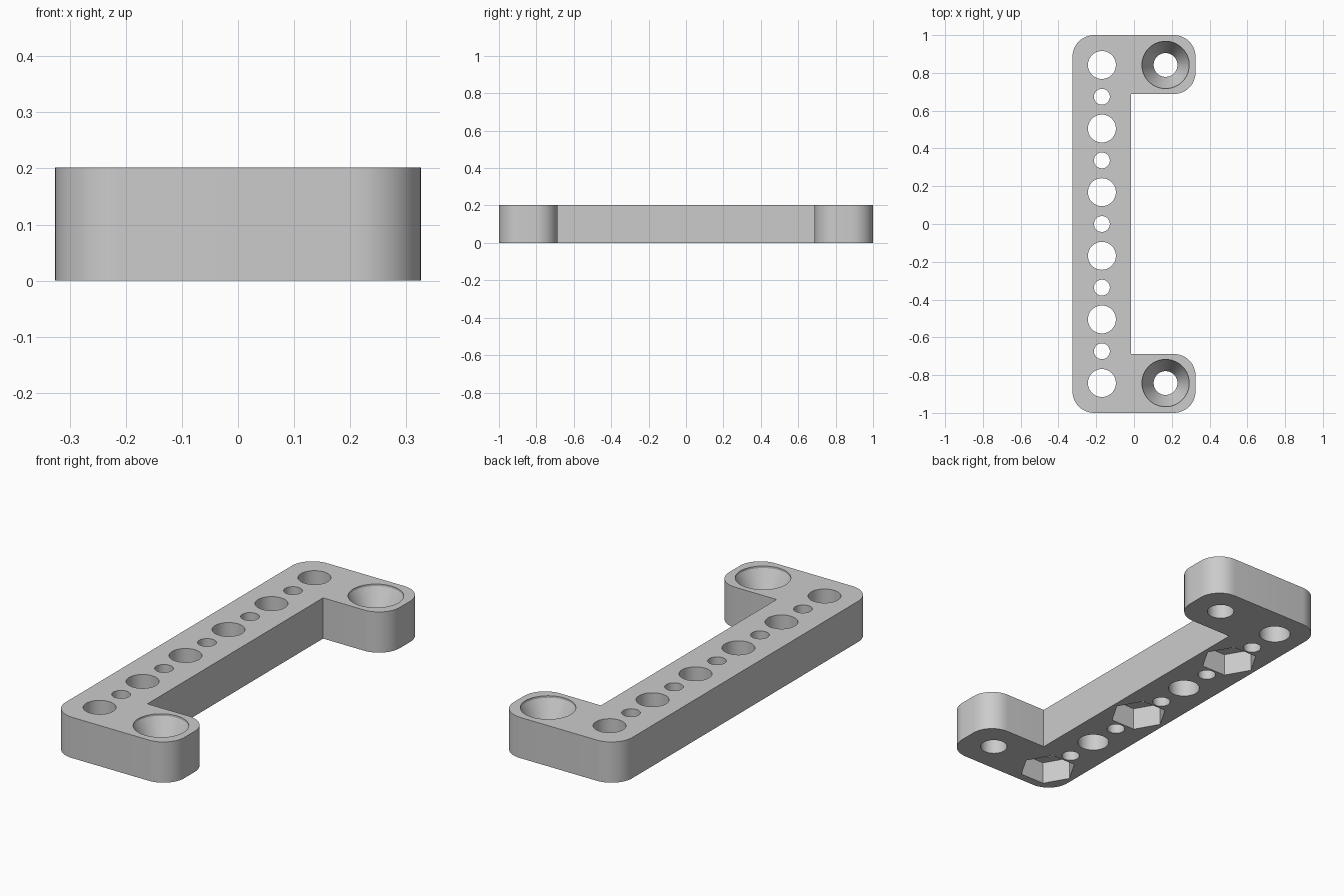
import bpy, bmesh
from math import sin, cos, pi, radians

cube = bpy.data.objects.get("Cube")
if cube:
    bpy.data.objects.remove(cube, do_unlink=True)

HEIGHT = 0.202
LEFT, RIGHT, INNER = -0.326, 0.326, -0.015   # side edges and notch edge
ARM_Y = 0.688                                # inner face of each arm
CORNER = 0.115
PITCH = 0.1684                               # spacing of the hole row
ROW_X, SCREW_X = -0.17, 0.167

grey = bpy.data.materials.new("light grey")
grey.use_nodes = True
grey.diffuse_color = (0.6, 0.6, 0.6, 1)
grey.node_tree.nodes["Principled BSDF"].inputs["Base Color"].default_value = (0.6, 0.6, 0.6, 1)


def add_object(name, bm):
    bmesh.ops.recalc_face_normals(bm, faces=bm.faces)
    mesh = bpy.data.meshes.new(name)
    bm.to_mesh(mesh)
    bm.free()
    mesh.materials.append(grey)
    obj = bpy.data.objects.new(name, mesh)
    bpy.context.collection.objects.link(obj)
    return obj


def arc(cx, cy, start, steps=12):
    """Quarter circle for one rounded corner, counter-clockwise."""
    angles = [radians(start + 90 * i / steps) for i in range(steps + 1)]
    return [(cx + CORNER * cos(a), cy + CORNER * sin(a)) for a in angles]


def lathe(bm, x, y, profile, sides):
    """Closed solid from (radius, z) rings stacked upwards."""
    rings = []
    for r, z in profile:
        rings.append([bm.verts.new((x + r * cos(2 * pi * i / sides),
                                    y + r * sin(2 * pi * i / sides), z))
                      for i in range(sides)])
    for low, high in zip(rings, rings[1:]):
        for i in range(sides):
            j = (i + 1) % sides
            bm.faces.new((low[i], low[j], high[j], high[i]))
    bm.faces.new(rings[0][::-1])
    bm.faces.new(rings[-1])


# Bracket body: rounded C-shaped outline, extruded upwards
r = CORNER
outline = (arc(LEFT + r, -1 + r, 180) + arc(RIGHT - r, -1 + r, 270)
           + arc(RIGHT - r, -ARM_Y - r, 0)
           + [(INNER, -ARM_Y), (INNER, ARM_Y)]
           + arc(RIGHT - r, ARM_Y + r, 270) + arc(RIGHT - r, 1 - r, 0)
           + arc(LEFT + r, 1 - r, 90))
bm = bmesh.new()
base = bm.faces.new([bm.verts.new((x, y, 0)) for x, y in outline])
top = bmesh.ops.extrude_face_region(bm, geom=[base])
bmesh.ops.translate(bm, vec=(0, 0, HEIGHT),
                    verts=[v for v in top["geom"] if isinstance(v, bmesh.types.BMVert)])
bracket = add_object("bracket", bm)

# Through holes: alternating large and small in a row, plus countersunk screw holes
bm = bmesh.new()
for i in range(-5, 6):
    radius = 0.074 if i % 2 else 0.042
    lathe(bm, ROW_X, i * PITCH, [(radius, -0.1), (radius, HEIGHT + 0.1)], 48)
for side in (-1, 1):
    lathe(bm, SCREW_X, side * 5 * PITCH,
          [(0.063, -0.1), (0.063, 0.07), (0.125, HEIGHT - 0.01), (0.125, HEIGHT + 0.1)], 64)
holes = add_object("hole_cutter", bm)

# Hexagonal nut pockets under every second large hole
bm = bmesh.new()
for i in (-5, -1, 3):
    lathe(bm, ROW_X, i * PITCH, [(0.134, -0.1), (0.134, 0.112)], 6)
pockets = add_object("nut_pocket_cutter", bm)

for cutter in (holes, pockets):
    cutter.hide_render = True
    mod = bracket.modifiers.new(cutter.name, "BOOLEAN")
    mod.operation = "DIFFERENCE"
    mod.solver = "EXACT"
    mod.object = cutter

# Bake the cuts and drop the cutters
graph = bpy.context.evaluated_depsgraph_get()
cut_mesh = bpy.data.meshes.new_from_object(bracket.evaluated_get(graph))
bracket.modifiers.clear()
bracket.data = cut_mesh
cut_mesh.name = "bracket"
for cutter in (holes, pockets):
    bpy.data.objects.remove(cutter, do_unlink=True)

# Smooth round walls, crisp edges
bpy.ops.object.select_all(action="DESELECT")
bracket.select_set(True)
bpy.context.view_layer.objects.active = bracket
bpy.ops.object.shade_smooth_by_angle(angle=radians(25))
